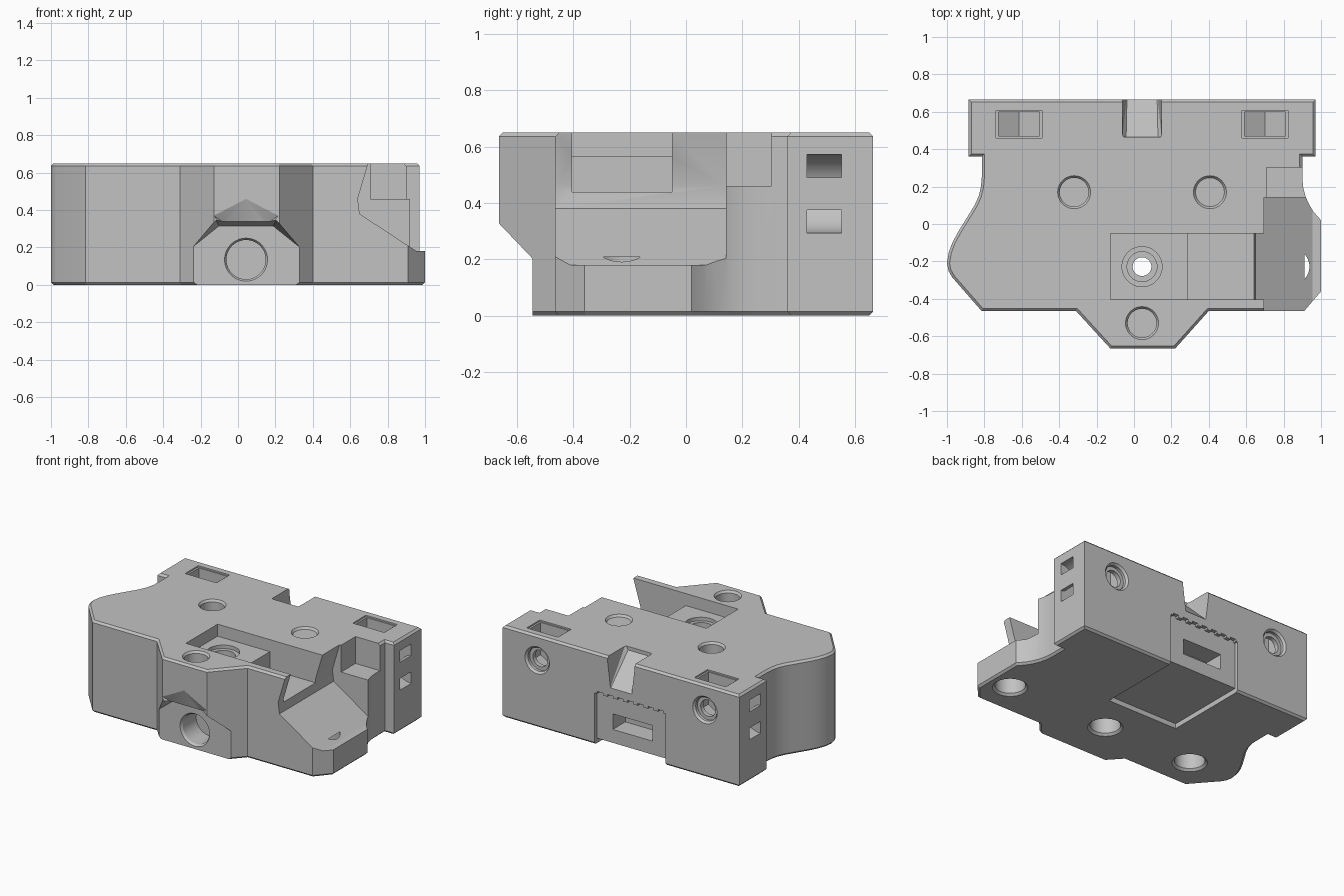
import bpy, bmesh
from math import pi, sin, cos
from mathutils import Matrix, Vector

cube = bpy.data.objects.get("Cube")
if cube:
    bpy.data.objects.remove(cube, do_unlink=True)

H, C = 0.65, 0.043          # height, and x of the mirror plane of most features
cutters = []


def make(name, bm):
    bmesh.ops.recalc_face_normals(bm, faces=bm.faces)
    mesh = bpy.data.meshes.new(name)
    bm.to_mesh(mesh)
    bm.free()
    ob = bpy.data.objects.new(name, mesh)
    bpy.context.collection.objects.link(ob)
    return ob


def cutter(name, bm):
    ob = make(name, bm)
    ob.hide_render = True
    cutters.append(ob)


def box(name, x, y, z):
    bm = bmesh.new()
    mid = Vector([sum(r) / 2 for r in (x, y, z)])
    size = [abs(r[1] - r[0]) for r in (x, y, z)]
    bmesh.ops.create_cube(bm, size=1, matrix=Matrix.Translation(mid) @ Matrix.Diagonal((*size, 1)))
    cutter(name, bm)


def hole(name, a, b, r1, r2=None, segments=40):
    """Round cutter from point a (radius r1) to point b (radius r2)."""
    a, b = Vector(a), Vector(b)
    turn = (b - a).to_track_quat('Z', 'Y').to_matrix().to_4x4()
    bm = bmesh.new()
    bmesh.ops.create_cone(bm, cap_ends=True, segments=segments, radius1=r1,
                          radius2=r1 if r2 is None else r2, depth=(b - a).length,
                          matrix=Matrix.Translation((a + b) / 2) @ turn)
    cutter(name, bm)


def prism(points, offset):
    bm = bmesh.new()
    face = bm.faces.new([bm.verts.new(p) for p in points])
    new = bmesh.ops.extrude_face_region(bm, geom=[face])["geom"]
    bmesh.ops.translate(bm, vec=offset, verts=[v for v in new if isinstance(v, bmesh.types.BMVert)])
    return bm


def mirrored_hull(name, points):
    """Convex cutter from (distance from mirror plane, y, z) points."""
    bm = bmesh.new()
    for d, y, z in points:
        for s in (-1, 1):
            bm.verts.new((C + s * d, y, z))
    bmesh.ops.remove_doubles(bm, verts=bm.verts, dist=0.0001)
    bmesh.ops.convex_hull(bm, input=bm.verts)
    cutter(name, bm)


# Body outline: wavy flanks, wide rear block and a tapered nose
flank = [(0.857, 0.25), (0.861, 0.2), (0.873, 0.15), (0.893, 0.105), (0.917, 0.065), (0.945, 0.02),
         (0.982, -0.04), (1.012, -0.095), (1.033, -0.15), (1.043, -0.21), (1.035, -0.25), (1.015, -0.285)]
rear = [(0.857, 0.36), (0.927, 0.36), (0.927, 0.665)]
right = [(C + 0.178, -0.665), (0.40, -0.465), (0.91, -0.465), (1.0, -0.36), (1.0, 0.02)]
right += [(C + d, y) for d, y in reversed(flank) if y > 0.03] + [(C + d, y) for d, y in rear]
left = [(C - d, y) for d, y in reversed(rear)] + [(C - d, y) for d, y in flank]
left += [(-0.815, -0.465), (-0.31, -0.465), (C - 0.17, -0.665)]
bm = prism([(x, y, 0) for x, y in right + left], (0, 0, H))
rims = [e for e in bm.edges if abs(e.verts[0].co.z - e.verts[1].co.z) < 0.001]
bmesh.ops.bevel(bm, geom=rims, offset=0.014, segments=1, affect='EDGES')
body = make("carriage_body", bm)

# Hollow under the nose with sloped shoulders and a peaked front, and its round socket
mirrored_hull("nose_hollow", [(0.288, -0.545, -0.1), (0.288, -0.545, 0.2), (0.145, -0.545, 0.315),
                              (0.3, -0.72, -0.1), (0.3, -0.72, 0.2), (0.17, -0.72, 0.345),
                              (0.16, -0.66, 0.345)])
mirrored_hull("nose_peak", [(0.115, -0.63, 0.33), (0.172, -0.663, 0.37), (0, -0.664, 0.46),
                            (0.172, -0.74, 0.37), (0, -0.74, 0.46), (0.172, -0.74, 0.3)])
hole("nose_socket", (C, -0.6, 0.135), (C, -0.38, 0.135), 0.105)
hole("nose_socket_rim", (C, -0.56, 0.135), (C, -0.53, 0.135), 0.125, 0.105)

# Open side cavity with a ramp, and the ledge behind it
ramp = [(0.70, 0.7), (0.695, 0.645), (0.64, 0.46), (0.65, 0.38), (0.955, 0.18), (1.2, 0.18), (1.2, 0.7)]
cutter("side_cavity", prism([(x, -0.6, z) for x, z in ramp], (0, 0.742, 0)))
box("side_ledge", (0.708, 1.2), (0.1, 0.303), (0.46, 0.8))

# Stepped pocket
box("pocket_shallow", (-0.125, 0.75), (-0.405, -0.05), (0.565, 0.8))
box("pocket_deep", (0.285, 0.75), (-0.405, -0.05), (0.44, 0.8))
hole("pocket_counterbore", (C, -0.228, 0.6), (C, -0.228, 0.54), 0.107)
hole("pocket_bore", (C, -0.228, 0.59), (C, -0.228, 0.47), 0.08)
hole("pocket_through", (C, -0.228, 0.5), (C, -0.228, -0.1), 0.05)

# Round sockets in the underside
for x in (-0.655, C + 0.005, 0.84):
    hole("base_socket", (x, -0.228, -0.1), (x, -0.228, 0.208), 0.098)
    hole("base_socket_rim", (x, -0.228, -0.005), (x, -0.228, 0.015), 0.118, 0.098)

# Round sockets in the top
for x, y in ((C - 0.363, 0.17), (C + 0.363, 0.17), (C, -0.53)):
    hole("top_socket", (x, y, 0.8), (x, y, 0.47), 0.077)
    hole("top_socket_rim", (x, y, 0.655), (x, y, 0.635), 0.092, 0.077)

# Nut slots, curved strap channels and rear screw holes
arc = [i * pi / 12 - pi / 2 for i in range(13)]
for s in (-1, 1):
    x = C + s * 0.657
    nut = [(-0.11, 0.8), (-0.11, 0.411), (0, 0.348), (0.11, 0.411), (0.11, 0.8)]
    cutter("nut_slot", prism([(x + d, 0.47, z) for d, z in nut], (0, 0.128, 0)))
    box("nut_slot_rim", (x - 0.123, x + 0.123), (0.461, 0.607), (0.64, 0.81))
    ring = [(-0.06, -0.14)] + [(0.14 * cos(a), 0.14 * sin(a)) for a in arc] + [(-0.06, 0.14)]
    ring += [(-0.06, 0.057)] + [(0.057 * cos(a), 0.057 * sin(a)) for a in reversed(arc)] + [(-0.06, -0.057)]
    cutter("strap_channel", prism([(C + s * (0.925 - d), 0.43, 0.433 + z) for d, z in ring], (0, 0.123, 0)))
    hole("rear_screw_rim", (x, 0.67, 0.475), (x, 0.65, 0.475), 0.1, 0.083)
    hole("rear_screw_head", (x, 0.7, 0.475), (x, 0.63, 0.475), 0.083)
    hole("rear_screw_shaft", (x, 0.65, 0.475), (x, 0.4, 0.475), 0.058)

# Sloped notch in the rear top edge
mirrored_hull("rear_notch", [(0.085, 0.465, 0.625), (0.08, 0.7, 0.40), (0.105, 0.465, 0.66),
                             (0.105, 0.7, 0.6), (0.105, 0.465, 0.8), (0.105, 0.7, 0.8)])

# Shallow plate recess wrapping from the rear face to the underside
X0, X1 = -0.305, 0.25
box("recess_rear", (X0, X1), (0.64, 0.8), (-0.1, 0.365))
box("recess_base", (X0, X1), (0.05, 0.8), (-0.1, 0.035))
for i in range(7):
    x = X0 + (i + 0.5) * (X1 - X0) / 7
    box("recess_tooth", (x - 0.025, x + 0.02), (0.64, 0.79), (0.3, 0.38))
box("recess_window", (-0.185, 0.125), (0.5, 0.81), (0.13, 0.24))

# Cut everything out of the body
for c in cutters:
    mod = body.modifiers.new(c.name, 'BOOLEAN')
    mod.operation, mod.solver, mod.object = 'DIFFERENCE', 'EXACT', c
result = body.evaluated_get(bpy.context.evaluated_depsgraph_get())
mesh = bpy.data.meshes.new_from_object(result)
body.modifiers.clear()
body.data = mesh
for c in cutters:
    bpy.data.objects.remove(c, do_unlink=True)

# Plain grey plastic
grey = bpy.data.materials.new("grey_plastic")
grey.use_nodes = True
colour = (0.54, 0.54, 0.54, 1)
grey.diffuse_color = colour
grey.node_tree.nodes["Principled BSDF"].inputs["Base Color"].default_value = colour
mesh.materials.clear()
mesh.materials.append(grey)

bpy.ops.object.select_all(action='DESELECT')
body.select_set(True)
bpy.context.view_layer.objects.active = body
bpy.ops.object.shade_smooth_by_angle(angle=pi / 7)
